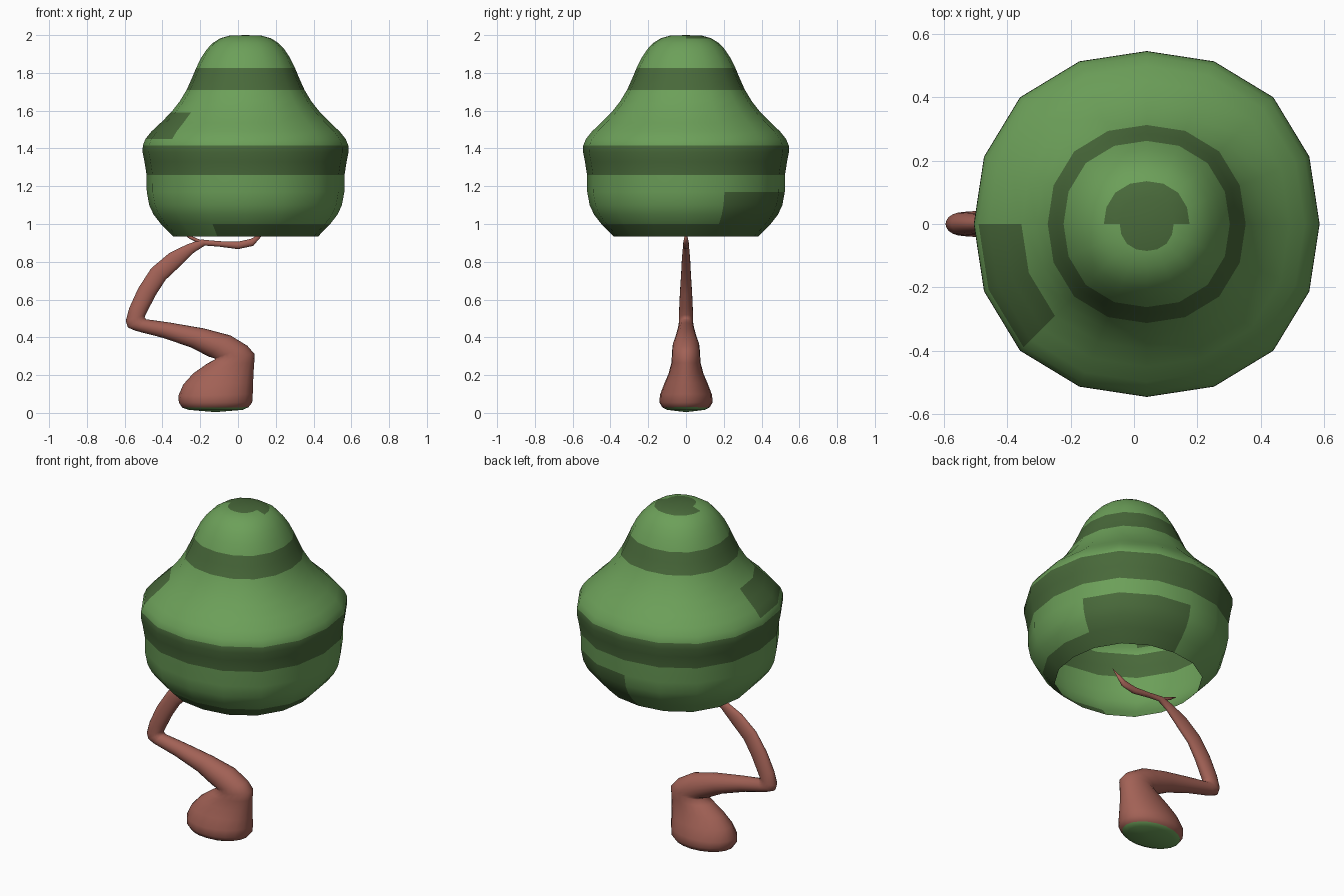
import bpy, bmesh
from math import sin, cos, pi, degrees, atan2
from mathutils import Vector

if "Cube" in bpy.data.objects:
    bpy.data.objects.remove(bpy.data.objects["Cube"])


def material(name, rgb):
    m = bpy.data.materials.new(name)
    m.diffuse_color = (*rgb, 1)
    m.use_nodes = True
    m.node_tree.nodes["Principled BSDF"].inputs["Base Color"].default_value = m.diffuse_color
    return m


LEAF = material("leaf_green", (0.15, 0.35, 0.10))
DARK = material("leaf_shadow", (0.065, 0.14, 0.042))
BARK = material("bark", (0.36, 0.12, 0.092))


def loft(name, rings, mats, start=None, end=None, paint=None):
    """Skin a list of point rings, closing each end with a fan to a tip point."""
    bm = bmesh.new()
    rows = [[bm.verts.new(p) for p in r] for r in rings]
    n = len(rows[0])
    for a, b in zip(rows, rows[1:]):
        for i in range(n):
            j = (i + 1) % n
            bm.faces.new((a[i], a[j], b[j], b[i]))
    for tip, row in ((start, rows[0]), (end, rows[-1])):
        if tip is not None:
            v = bm.verts.new(tip)
            for i in range(n):
                bm.faces.new((row[i], row[(i + 1) % n], v))
    bmesh.ops.recalc_face_normals(bm, faces=bm.faces)
    for f in bm.faces:
        f.smooth = True
        if paint:
            f.material_index = paint(f.calc_center_median())
    me = bpy.data.meshes.new(name)
    bm.to_mesh(me)
    bm.free()
    for m in mats:
        me.materials.append(m)
    ob = bpy.data.objects.new(name, me)
    bpy.context.collection.objects.link(ob)
    return ob


# Canopy: open-bottomed 16-sided bell with slightly fuller diagonals, centred on x = 0.04
CX = 0.04
profile = [(0.385, 0.935), (0.448, 1.0), (0.487, 1.05), (0.51, 1.10), (0.523, 1.17),
           (0.524, 1.26), (0.535, 1.33), (0.545, 1.38), (0.544, 1.415), (0.53, 1.45),
           (0.498, 1.49), (0.45, 1.535), (0.395, 1.59), (0.348, 1.65), (0.312, 1.71),
           (0.285, 1.77), (0.262, 1.825), (0.235, 1.88), (0.205, 1.925), (0.175, 1.957),
           (0.135, 1.983), (0.085, 1.997)]


def canopy_ring(r, z):
    pts = []
    for i in range(16):
        t = i * pi / 8
        k = r * (1 + 0.018 * (1 - cos(4 * t)))
        pts.append((CX + k * cos(t), k * sin(t), z))
    return pts


def leaf_paint(c):
    """Dark stripes and patches on the foliage."""
    a = degrees(atan2(c.y, c.x - CX)) % 360
    z = c.z
    stripe = 1.27 < z < 1.42
    upper = 1.69 < z < 1.82
    streak = 185 < a < 225 and 1.45 < z < 1.6
    hem = z < 1.0 and (a > 255 or a < 100)
    patch = 20 < a < 85 and 1.0 < z < 1.2
    crown = z > 1.997 or (z > 1.985 and a < 180)
    return int(stripe or upper or streak or hem or patch or crown)


loft("canopy", [canopy_ring(*p) for p in profile], [LEAF, DARK],
     end=(CX, 0, 2.0), paint=leaf_paint)

# Trunk: outline pairs (left x, z, right x, z, half depth) along the winding stem
sections = [
    (-.26, .016, .025, .016, .10), (-.295, .028, .055, .03, .125), (-.313, .055, .075, .055, .141),
    (-.316, .09, .078, .10, .138), (-.29, .15, .08, .16, .115), (-.238, .208, .082, .21, .092),
    (-.165, .26, .086, .265, .078), (-.122, .283, .087, .312, .075), (-.122, .288, .05, .355, .074),
    (-.155, .298, -.04, .41, .071), (-.25, .347, -.18, .447, .056), (-.40, .398, -.36, .478, .045),
    (-.54, .434, -.488, .496, .04), (-.583, .452, -.494, .506, .038), (-.594, .487, -.49, .519, .037),
    (-.576, .555, -.472, .553, .036), (-.528, .66, -.436, .623, .032), (-.46, .765, -.383, .705, .026),
    (-.365, .845, -.30, .783, .022), (-.27, .892, -.232, .85, .017), (-.195, .918, -.175, .886, .014),
    (-.10, .909, -.10, .880, .014), (0, .906, 0, .867, .017), (.07, .922, .08, .884, .014)]


def ellipse(lx, lz, rx, rz, hy, n=20):
    l, r = Vector((lx, 0, lz)), Vector((rx, 0, rz))
    mid, half = (l + r) / 2, (r - l) / 2
    return [mid + half * cos(t) + Vector((0, hy * sin(t), 0))
            for t in (2 * pi * i / n for i in range(n))]


def root_paint(c):
    return int(c.z < 0.03)


loft("trunk", [ellipse(*s) for s in sections], [BARK, LEAF],
     start=(-.12, 0, 0.004), end=(.155, 0, .97), paint=root_paint)

# Small side twig beneath the canopy
twig = [(-.13, .905, -.13, .885, .009), (-.195, .914, -.205, .896, .010),
        (-.25, .938, -.257, .922, .007)]
loft("side_twig", [ellipse(*s, n=8) for s in twig], [BARK],
     start=(-.11, 0, .895), end=(-.30, 0, .954))
